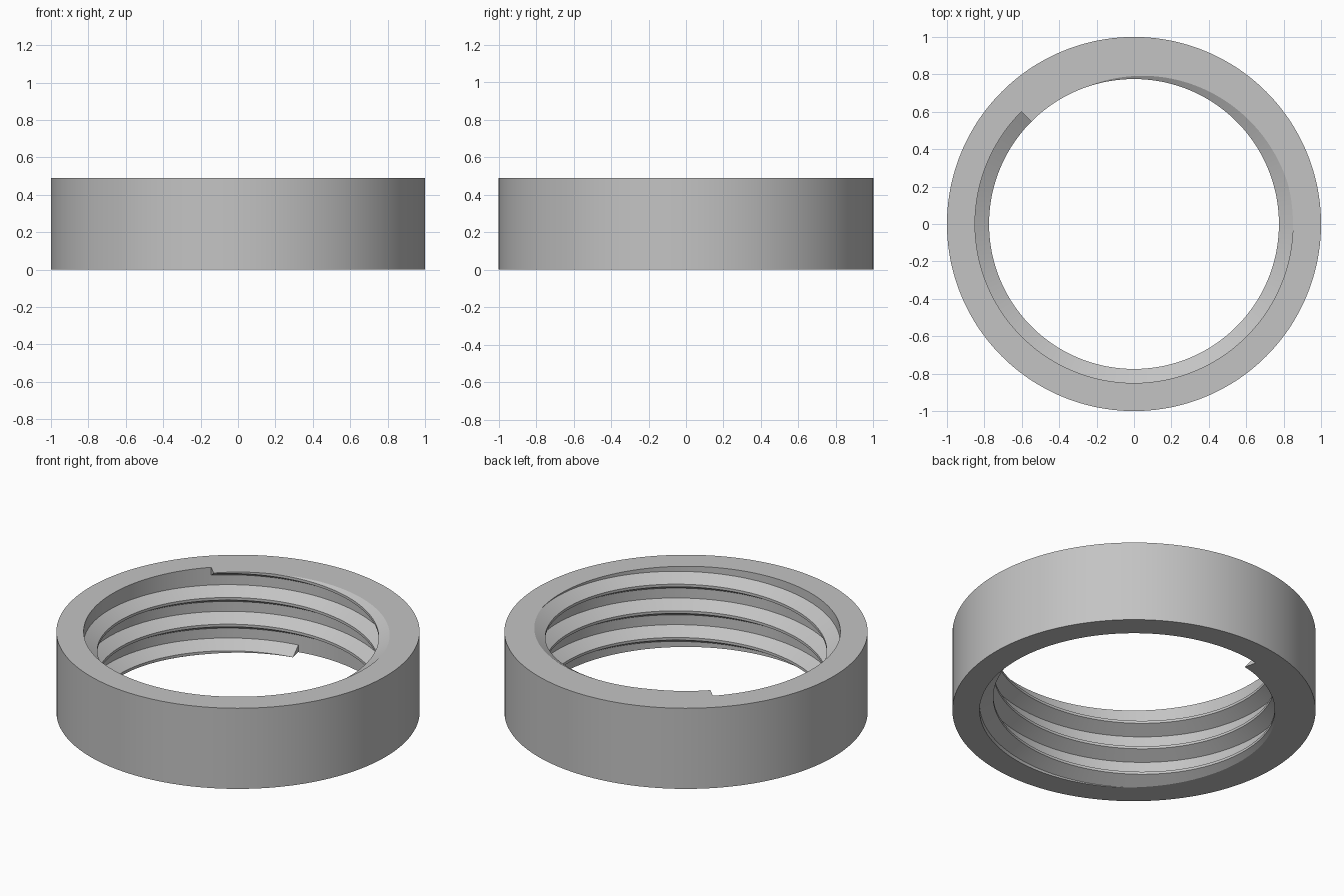
import bpy
import bmesh
from math import cos, sin, radians

cube = bpy.data.objects.get("Cube")
if cube:
    bpy.data.objects.remove(cube)

HEIGHT, OUTER = 0.49, 1.0
ROOT, CREST = 0.85, 0.775          # groove and ridge radii
PITCH = 0.162
ROOT_TOP, RIDGE_LOW, RIDGE_HIGH = 0.06, 0.103, 0.119   # one thread profile
BOTTOM_STEP, TOP_STEP = 102, 135   # angles where the thread runs out


def radius_at(points, z):
    for (r0, z0), (r1, z1) in zip(points, points[1:]):
        if z0 <= z <= z1:
            return r0 + (r1 - r0) * (z - z0) / (z1 - z0)
    return ROOT


def section(angle, turns):
    """Closed ring cross-section with the thread cut off at both ends."""
    base = PITCH * (angle - 366) / 360
    points = [(ROOT, -1)]
    for k in range(turns):
        z = base + k * PITCH
        points += [(ROOT, z + ROOT_TOP), (CREST, z + RIDGE_LOW),
                   (CREST, z + RIDGE_HIGH), (ROOT, z + PITCH)]
    points.append((ROOT, 2))
    low, high = radius_at(points, 0), radius_at(points, HEIGHT)
    inner = []
    for r, z in points:
        if z <= 0:
            inner.append((low, 0))
        elif z >= HEIGHT:
            inner.append((high, HEIGHT))
        else:
            inner.append((r, z))
    return inner + [(OUTER, HEIGHT), (OUTER, 0)]


def sweep(bm, start, end, turns, steps):
    """Join the cross-sections between two angles."""
    previous = None
    for i in range(steps + 1):
        angle = start + (end - start) * i / steps
        c, s = cos(radians(angle)), sin(radians(angle))
        ring = [bm.verts.new((r * c, r * s, z)) for r, z in section(angle, turns)]
        if previous:
            for j in range(len(ring)):
                k = (j + 1) % len(ring)
                bm.faces.new((previous[j], ring[j], ring[k], previous[k]))
        previous = ring


# Threaded ring, in two sweeps that meet at the thread ends
bm = bmesh.new()
sweep(bm, BOTTOM_STEP, TOP_STEP, 4, 22)
sweep(bm, TOP_STEP, BOTTOM_STEP + 360, 3, 218)
bmesh.ops.remove_doubles(bm, verts=bm.verts[:], dist=0.00005)

# Flat end walls of the thread
gaps = [e for e in bm.edges if e.is_boundary]
bmesh.ops.holes_fill(bm, edges=gaps, sides=0)
bmesh.ops.recalc_face_normals(bm, faces=bm.faces[:])

mesh = bpy.data.meshes.new("threaded_ring")
bm.to_mesh(mesh)
bm.free()
ring = bpy.data.objects.new("threaded_ring", mesh)
bpy.context.collection.objects.link(ring)

# Plain grey material
grey = bpy.data.materials.new("light_grey")
grey.use_nodes = True
colour = (0.55, 0.55, 0.55, 1)
grey.diffuse_color = colour
grey.node_tree.nodes["Principled BSDF"].inputs["Base Color"].default_value = colour
mesh.materials.append(grey)

bpy.context.view_layer.objects.active = ring
ring.select_set(True)
bpy.ops.object.shade_smooth_by_angle(angle=radians(25))
